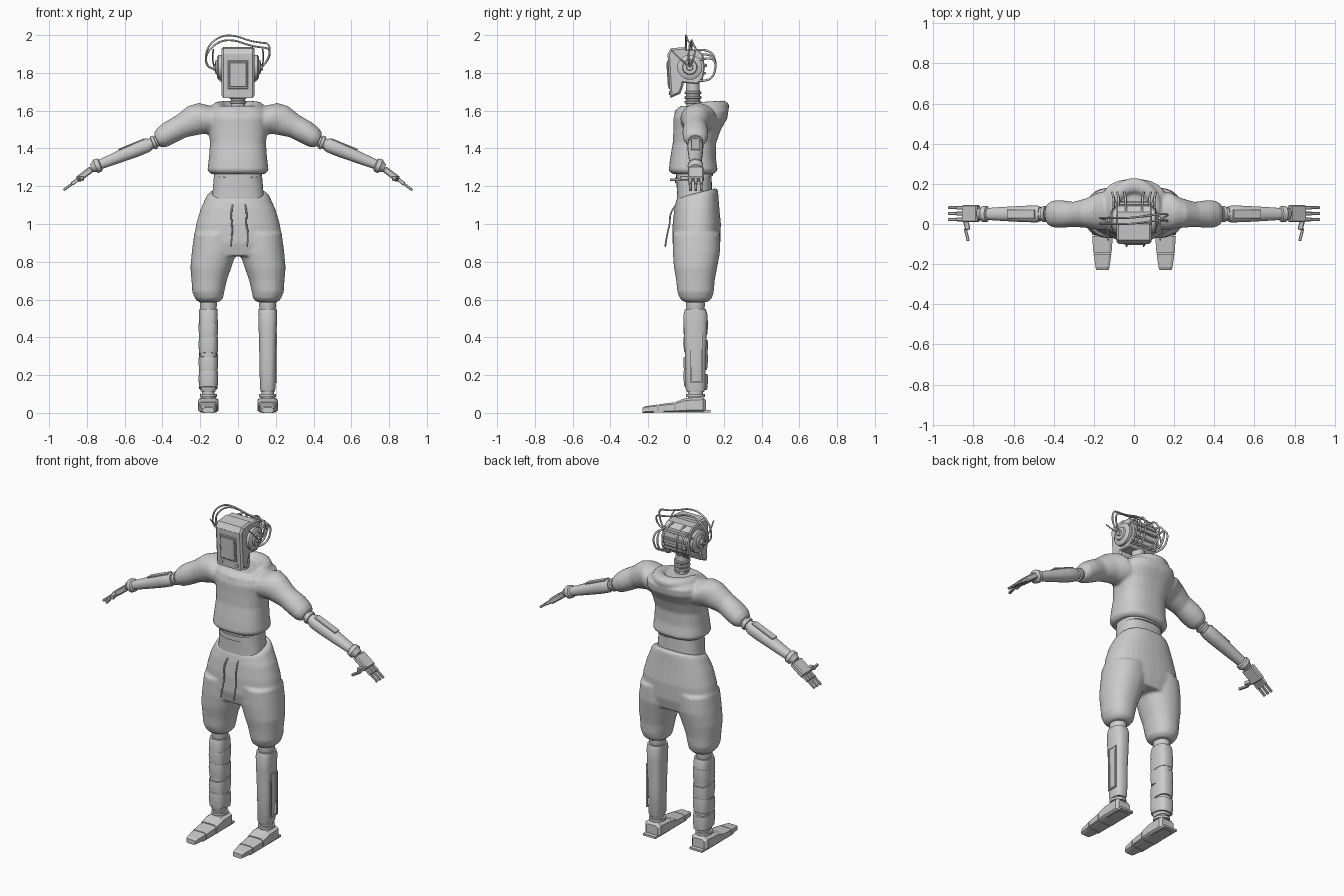
import bpy, bmesh
from math import cos, sin, pi, radians, copysign
from mathutils import Vector, Matrix

if "Cube" in bpy.data.objects:
    bpy.data.objects.remove(bpy.data.objects["Cube"])

GREY = (0.6, 0.6, 0.6, 1)
mat = bpy.data.materials.new("plain grey")
mat.use_nodes = True
mat.diffuse_color = GREY
bsdf = next(n for n in mat.node_tree.nodes if n.type == 'BSDF_PRINCIPLED')
bsdf.inputs["Base Color"].default_value = GREY
X, Y, Z = Vector((1, 0, 0)), Vector((0, 1, 0)), Vector((0, 0, 1))


def finish(name, bm, angle=35):
    bmesh.ops.recalc_face_normals(bm, faces=bm.faces)
    me = bpy.data.meshes.new(name)
    bm.to_mesh(me)
    bm.free()
    ob = bpy.data.objects.new(name, me)
    bpy.context.collection.objects.link(ob)
    me.materials.append(mat)
    bpy.ops.object.select_all(action='DESELECT')
    ob.select_set(True)
    bpy.context.view_layer.objects.active = ob
    if angle:
        bpy.ops.object.shade_smooth_by_angle(angle=radians(angle))
    return ob


def loft(name, rows, u=X, v=Y, n=32, power=1.0, angle=35):
    """Skin elliptical rings given as (centre, radius_u, radius_v)."""
    bm = bmesh.new()
    curve = lambda t: copysign(abs(t) ** power, t)
    rings = []
    for c, ru, rv, *tilt in rows:
        ring = []
        for i in range(n):
            a = 2 * pi * (i + 0.5) / n
            p = Vector(c) + u * ru * curve(cos(a)) + v * rv * curve(sin(a))
            if tilt:
                p.z += tilt[0] * (p.y - c[1])
            ring.append(bm.verts.new(p))
        rings.append(ring)
    for a, b in zip(rings, rings[1:]):
        for i in range(n):
            j = (i + 1) % n
            bm.faces.new((a[i], a[j], b[j], b[i]))
    bm.faces.new(rings[0])
    bm.faces.new(rings[-1])
    return finish(name, bm, angle)


def upright(name, rows, **kw):
    """Loft from (z, x0, x1, y0, y1, tilt) extents."""
    return loft(name, [(((a + b) / 2, (c + d) / 2, z), (b - a) / 2, (d - c) / 2, *t)
                       for z, a, b, c, d, *t in rows], **kw)


def box(name, loc, size, rot=None, bevel=0.0):
    bm = bmesh.new()
    m = Matrix.Translation(loc) @ (rot or Matrix()) @ Matrix.Diagonal((*size, 1))
    bmesh.ops.create_cube(bm, size=1, matrix=m)
    if bevel:
        bmesh.ops.bevel(bm, geom=bm.edges[:], offset=bevel, segments=1, affect='EDGES')
    return finish(name, bm, 0)


def prism(name, profile, half, bevel=0.0):
    """Extrude a y-z profile across x, bevelling the rims."""
    bm = bmesh.new()
    f = bm.faces.new([bm.verts.new((-half, y, z)) for y, z in profile])
    r = bmesh.ops.extrude_face_region(bm, geom=[f])
    bmesh.ops.translate(bm, vec=(2 * half, 0, 0),
                        verts=[g for g in r["geom"] if isinstance(g, bmesh.types.BMVert)])
    if bevel:
        rims = [e for e in bm.edges if abs(e.verts[0].co.x - e.verts[1].co.x) < 1e-5]
        bmesh.ops.bevel(bm, geom=rims, offset=bevel, segments=1, affect='EDGES')
    return finish(name, bm, 0)


def cable(name, pts, r):
    cu = bpy.data.curves.new(name, 'CURVE')
    cu.dimensions = '3D'
    cu.bevel_depth, cu.bevel_resolution, cu.use_fill_caps = r, 2, True
    sp = cu.splines.new('NURBS')
    sp.points.add(len(pts) - 1)
    for p, co in zip(sp.points, pts):
        p.co = (*co, 1)
    sp.use_endpoint_u, sp.order_u = True, 3
    cu.materials.append(mat)
    ob = bpy.data.objects.new(name, cu)
    bpy.context.collection.objects.link(ob)
    return ob


def fuse(name, obs, passes):
    """Merge overlapping shells into one soft cloth skin."""
    bpy.ops.object.select_all(action='DESELECT')
    for o in obs:
        o.select_set(True)
    bpy.context.view_layer.objects.active = obs[0]
    bpy.ops.object.join()
    ob = obs[0]
    ob.name = name
    rm = ob.modifiers.new("skin", 'REMESH')
    rm.mode, rm.voxel_size, rm.use_smooth_shade = 'VOXEL', 0.008, True
    sm = ob.modifiers.new("soften", 'SMOOTH')
    sm.factor, sm.iterations = 0.5, passes


SIDES = ((1, "left"), (-1, "right"))

# Hooded top: body, draped hood, sleeves
top = [upright("body", [
    (1.265, -.145, .145, -.075, .15), (1.285, -.162, .162, -.092, .168),
    (1.35, -.154, .154, -.084, .158), (1.43, -.148, .148, -.07, .16),
    (1.5, -.157, .157, -.067, .185), (1.56, -.172, .172, -.067, .22),
    (1.6, -.165, .165, -.055, .225), (1.625, -.13, .13, -.03, .2)], power=.8)]
bm = bmesh.new()
hood_n, tube_n = 32, 12
grid = []
for i in range(hood_n):
    a = 2 * pi * i / hood_n
    back = (1 + sin(a)) / 2
    c = Vector((.105 * cos(a), .075 + .115 * sin(a), 1.592 + .03 * min(1, back * 2)))
    out, r = Vector((cos(a), sin(a), 0)), .022 + .018 * back
    grid.append([bm.verts.new(c + out * r * cos(t) + Z * r * .8 * sin(t))
                 for t in (2 * pi * k / tube_n for k in range(tube_n))])
for i in range(hood_n):
    p, q = grid[i], grid[(i + 1) % hood_n]
    for k in range(tube_n):
        m = (k + 1) % tube_n
        bm.faces.new((p[k], p[m], q[m], q[k]))
top.append(finish("hood", bm))
for s, side in SIDES:
    top.append(loft("sleeve", [((s * x, y, z), rv, rh) for x, y, z, rv, rh in (
        (.1, .065, 1.555, .075, .09), (.17, .065, 1.558, .092, .095),
        (.23, .055, 1.55, .083, .075), (.3, .048, 1.517, .064, .062),
        (.365, .05, 1.482, .062, .069), (.405, .05, 1.457, .056, .066),
        (.43, .05, 1.443, .04, .05))], u=Vector((s * .42, 0, .9)), v=Y))
fuse("hooded_top", top, 5)

# Waist
upright("waist", [(1.08, -.145, .145, -.05, .14), (1.17, -.135, .135, -.048, .138),
                  (1.29, -.125, .125, -.055, .135)], power=.75)
upright("waist_band", [(1.235, -.128, .128, -.058, .142, .2),
                       (1.265, -.126, .126, -.058, .142, .2)], power=.75)

# Baggy trousers
cloth = [upright("hips", [
    (1.165, -.15, .15, -.045, .165, .25), (1.15, -.165, .165, -.052, .17, .2),
    (1.08, -.198, .198, -.062, .177), (1, -.222, .222, -.071, .185),
    (.9, -.237, .237, -.072, .182), (.83, -.238, .238, -.055, .165)], power=.85)]
for s, side in SIDES:
    cloth.append(upright("trouser_leg", [
        (z, *sorted((s * a, s * b)), c, d) for z, a, b, c, d in (
            (.95, 0, .232, -.07, .18), (.85, .008, .245, -.07, .18),
            (.77, .035, .252, -.064, .165), (.7, .06, .246, -.052, .152),
            (.64, .073, .242, -.046, .147), (.605, .08, .228, -.032, .136),
            (.587, .1, .21, -.01, .115))], power=.9))
fuse("trousers", cloth, 5)

# Drawstrings
for s, side in SIDES:
    x = .005 + s * .043
    cable(side + "_drawstring", [(x - s * .01, -.055, 1.1), (x, -.085, 1.06),
          (x - s * .006, -.085, 1.0), (x + .008, -.1, .95), (x, -.11, .88)], .0045)

for s, side in SIDES:
    # Lower leg: knee collar, shin, ankle
    c = (s * .157, .05)
    rnd = lambda name, rows, **k: loft(
        side + name, [((*c, z), rx, ry) for z, rx, ry in rows], **k)
    rnd("_knee", [(.54, .04, .045), (.565, .045, .05), (.585, .045, .05),
                  (.587, .04, .045), (.62, .04, .045)])
    rnd("_shin", [(.11, .036, .045), (.13, .041, .053), (.3, .044, .055),
                  (.45, .048, .062), (.52, .05, .064), (.55, .048, .055)], power=.75)
    rnd("_ankle", [(.06, .034, .04), (.12, .034, .04)])
    rnd("_ankle_ring", [(.085, .045, .05), (.1, .045, .05)])
    # Foot: heel block, instep and toe wedges
    for part, rows in (
            ("heel", ((.105, .04, .07), (.09, .055, .085), (0, .056, .08), (-.055, .055, .06))),
            ("instep", ((-.06, .053, .057), (-.145, .047, .046))),
            ("toe", ((-.15, .046, .045), (-.215, .036, .036), (-.23, .031, .028)))):
        loft(side + "_" + part, [((s * .157, y, h / 2), w, h / 2) for y, w, h in rows],
             u=X, v=Z, n=8, power=.45, angle=0)
    box(side + "_sole", (s * .157, -.02, .009), (.085, .3, .012))

    # Arm: elbow rings, forearm, panel, wrist
    up, along = Vector((s * .38, 0, .925)), Vector((s * .925, 0, -.38))
    start = Vector((s * .42, .05, 1.442))
    arm = lambda name, rows, **k: loft(
        side + name, [(start + along * d, a, b) for d, a, b in rows], u=up, v=Y, **k)
    arm("_elbow", [(0, .03, .033), (.018, .03, .033), (.02, .037, .04), (.035, .037, .04),
                   (.037, .029, .031), (.06, .029, .031)])
    arm("_forearm", [(.05, .033, .036), (.07, .038, .042), (.13, .038, .041),
                     (.25, .031, .035), (.345, .025, .029)], power=.9)
    arm("_wrist", [(.33, .024, .027), (.338, .036, .04), (.36, .038, .041), (.368, .03, .034),
                   (.385, .022, .026)])
    tilt = Matrix.Rotation(s * radians(22.3), 4, 'Y')
    box(side + "_forearm_panel", start + along * .14 + up * .036, (.15, .045, .008), tilt, .002)

    # Hand with three fingers and a thumb
    bend = Matrix.Rotation(s * radians(37), 4, 'Y')
    way = Vector((s * cos(radians(37)), 0, -sin(radians(37))))
    palm = Vector((s * .812, .052, 1.263))
    box(side + "_palm", palm, (.095, .085, .034), bend, .006)
    for dy in (-.029, 0, .029):
        root = palm + Y * dy + way * .042
        box(side + "_finger_base", root + way * .021, (.046, .019, .02), bend, .003)
        box(side + "_finger_tip", root + way * .07, (.054, .015, .014), bend, .003)
    box(side + "_thumb_base", (s * .833, -.005, 1.243), (.026, .05, .024),
        Matrix.Rotation(s * radians(-15), 4, 'Z'), .004)
    box(side + "_thumb_tip", (s * .833, -.053, 1.234), (.015, .065, .015),
        Matrix.Rotation(s * radians(-14), 4, 'Z'), .003)

# Raised frame on the left shin's outer side
for y in (.027, .083):
    box("shin_rail", (.203, y, .29), (.008, .008, .26))
for z in (.162, .418):
    box("shin_rail_end", (.203, .055, z), (.008, .064, .008))
# Cloth wraps round the right shin
for k, z in enumerate((.18, .27, .36, .45)):
    t = .15 if k % 2 else -.15
    upright("shin_wrap", [(z - .05, -.206, -.108, -.009, .112, t), (z, -.209, -.105, -.015, .117, t),
                          (z + .035, -.207, -.106, -.012, .115, t)], power=.75)

# Neck
loft("neck", [((0, .04, 1.58), .038, .038), ((0, .035, 1.76), .036, .036)])
for z in (1.645, 1.67, 1.695):
    loft("neck_ring", [((0, .037, z + h), r, r) for h, r in
                       ((-.008, .04), (-.004, .045), (.004, .045), (.008, .04))])

# Head: octagonal shell and mask
prism("head_shell", [(-.04, 1.75), (.06, 1.74), (.09, 1.77), (.1, 1.83), (.09, 1.9),
                     (.06, 1.925), (-.04, 1.925)], .088, .006)
prism("mask", [(-.098, 1.9), (-.08, 1.93), (0, 1.937), (.01, 1.9), (-.015, 1.73),
               (-.03, 1.69), (-.083, 1.667)], .088, .01)
box("brow_bar", (0, -.093, 1.893), (.15, .012, .006))
lean = Matrix.Rotation(radians(3.7), 4, 'X')
box("screen_frame", (0, -.0925, 1.79), (.108, .009, .15), lean, .003)
box("screen", (0, -.097, 1.79), (.09, .006, .13), lean, .002)
for k in range(5):
    a = radians(-50 + 28 * k)
    box("back_rib", (0, .03 + .074 * cos(a), 1.83 + .085 * sin(a)), (.15, .014, .014),
        Matrix.Rotation(a, 4, 'X'), .003)

for s, side in SIDES:
    loft(side + "_mask_bolt", [((s * .052, y, 1.693), .011, .011) for y in (-.075, -.091)],
         u=X, v=Z, n=12)
    loft(side + "_ear_disc", [((s * x, .02, 1.83), r, r) for x, r in
         ((.08, .06), (.088, .066), (.104, .066), (.11, .056), (.112, .04),
          (.12, .036), (.121, .018), (.132, .016))], u=Y, v=Z)
    # Cables looping behind the head
    for k, x in enumerate((.04, .075, .1)):
        cable(side + "_back_cable", [(s * x, .05, 1.92 - k * .03), (s * x, .13, 1.93 - k * .02),
              (s * (x + .012), .165, 1.84), (s * x, .13, 1.75), (s * x * .8, .06, 1.76)], .0055)
    cable(side + "_ear_aerial", [(s * .125, .02, 1.83), (s * .14, -.03, 1.87),
                                 (s * .13, -.08, 1.925)], .004)

# Cables arching over the head between the ears
for y, h in ((.0, 0), (.03, -.025)):
    cable("crown_cable", [(-.125, .02, 1.82), (-.17, y, 1.83), (-.17, y, 1.93 + h),
          (-.1, y, 1.995 + h), (-.02, y, 2.0 + h), (.06, y + .01, 1.97 + h), (.12, y + .02, 1.96 + h),
          (.17, y + .02, 1.955 + h), (.165, y + .01, 1.87), (.125, .02, 1.83)], .005)
